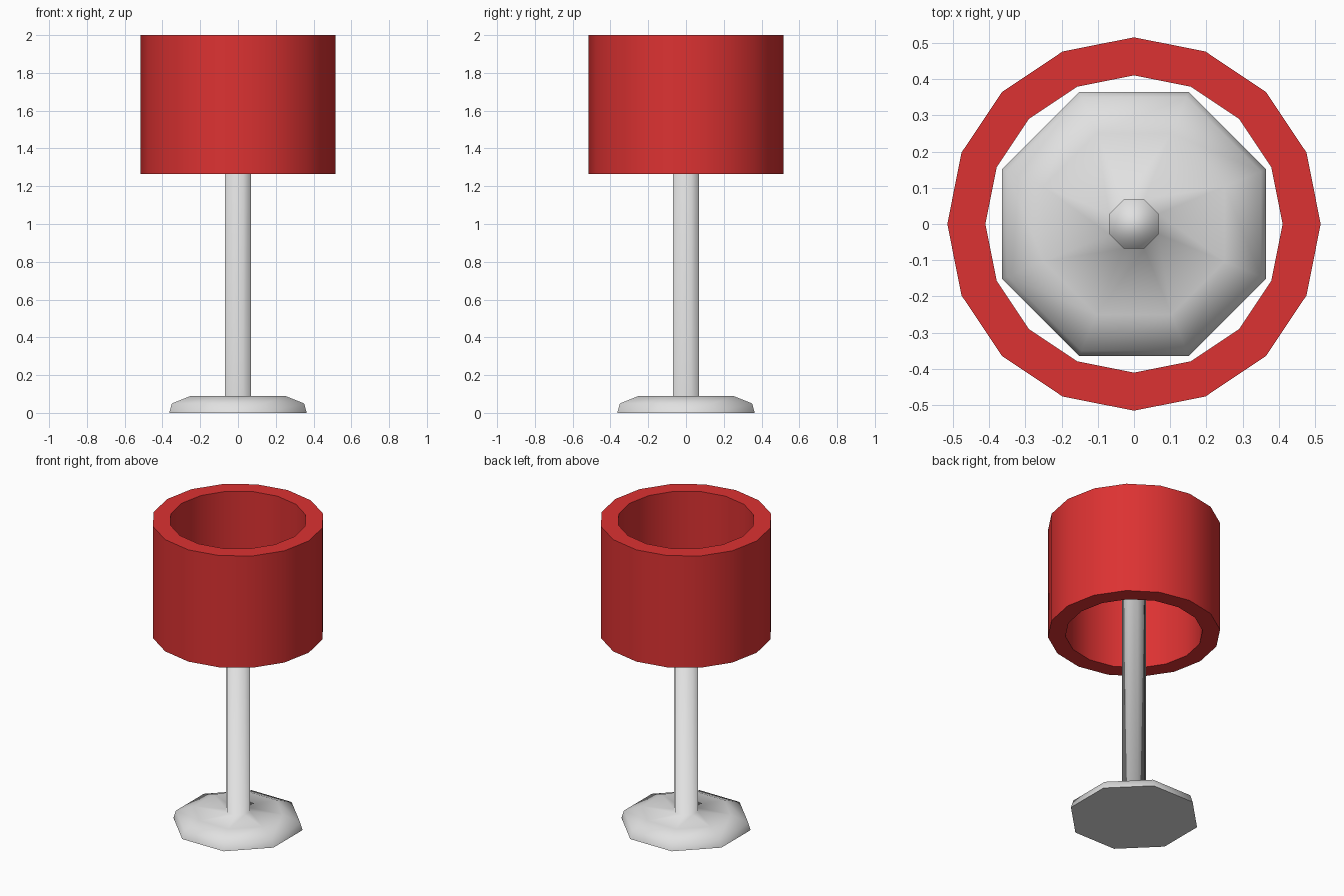
import bpy, bmesh, math

if "Cube" in bpy.data.objects:
    bpy.data.objects.remove(bpy.data.objects["Cube"])


def material(name, rgb):
    m = bpy.data.materials.new(name)
    m.diffuse_color = (*rgb, 1.0)
    m.use_nodes = True
    m.node_tree.nodes["Principled BSDF"].inputs["Base Color"].default_value = m.diffuse_color
    return m


def lathe(name, profile, sides, offset, mat, closed=False, cap_top=False):
    """Revolve (radius, z) points around z, with optional end caps or closed loop."""
    bm = bmesh.new()
    rings = []
    for r, z in profile:
        angles = [2 * math.pi * (i + offset) / sides for i in range(sides)]
        rings.append([bm.verts.new((r * math.cos(a), r * math.sin(a), z)) for a in angles])
    pairs = list(zip(rings, rings[1:]))
    if closed:
        pairs.append((rings[-1], rings[0]))
    for lo, hi in pairs:
        for i in range(sides):
            j = (i + 1) % sides
            bm.faces.new((lo[i], lo[j], hi[j], hi[i]))
    if cap_top:
        bm.faces.new(rings[0][::-1])
        bm.faces.new(rings[-1])
    bmesh.ops.recalc_face_normals(bm, faces=bm.faces)
    for f in bm.faces:
        f.smooth = True
    # keep hard edges at the underside and, on the shade, around the rims
    for e in bm.edges:
        flat = [abs(f.normal.z) > 0.99 for f in e.link_faces]
        under = any(f.normal.z < -0.99 for f in e.link_faces)
        if under or (closed and any(flat)):
            e.smooth = False
    me = bpy.data.meshes.new(name)
    bm.to_mesh(me)
    bm.free()
    me.materials.append(mat)
    ob = bpy.data.objects.new(name, me)
    bpy.context.collection.objects.link(ob)
    return ob


red = material("red fabric", (0.72, 0.032, 0.032))
grey = material("light grey metal", (0.75, 0.75, 0.75))

# Octagonal foot and pole in one smooth piece (profile gives flat-to-flat radii)
k = 1 / math.cos(math.pi / 8)
stand = [(0.364, 0), (0.35, 0.05), (0.25, 0.09), (0.068, 0.09), (0.068, 1.63)]
lathe("foot_and_pole", [(r * k, z) for r, z in stand], 8, 0.5, grey, cap_top=True)

# Open thick-walled lampshade
lathe("lampshade", [(0.515, 1.265), (0.515, 2.0), (0.41, 2.0), (0.41, 1.265)],
      16, 0, red, closed=True)
